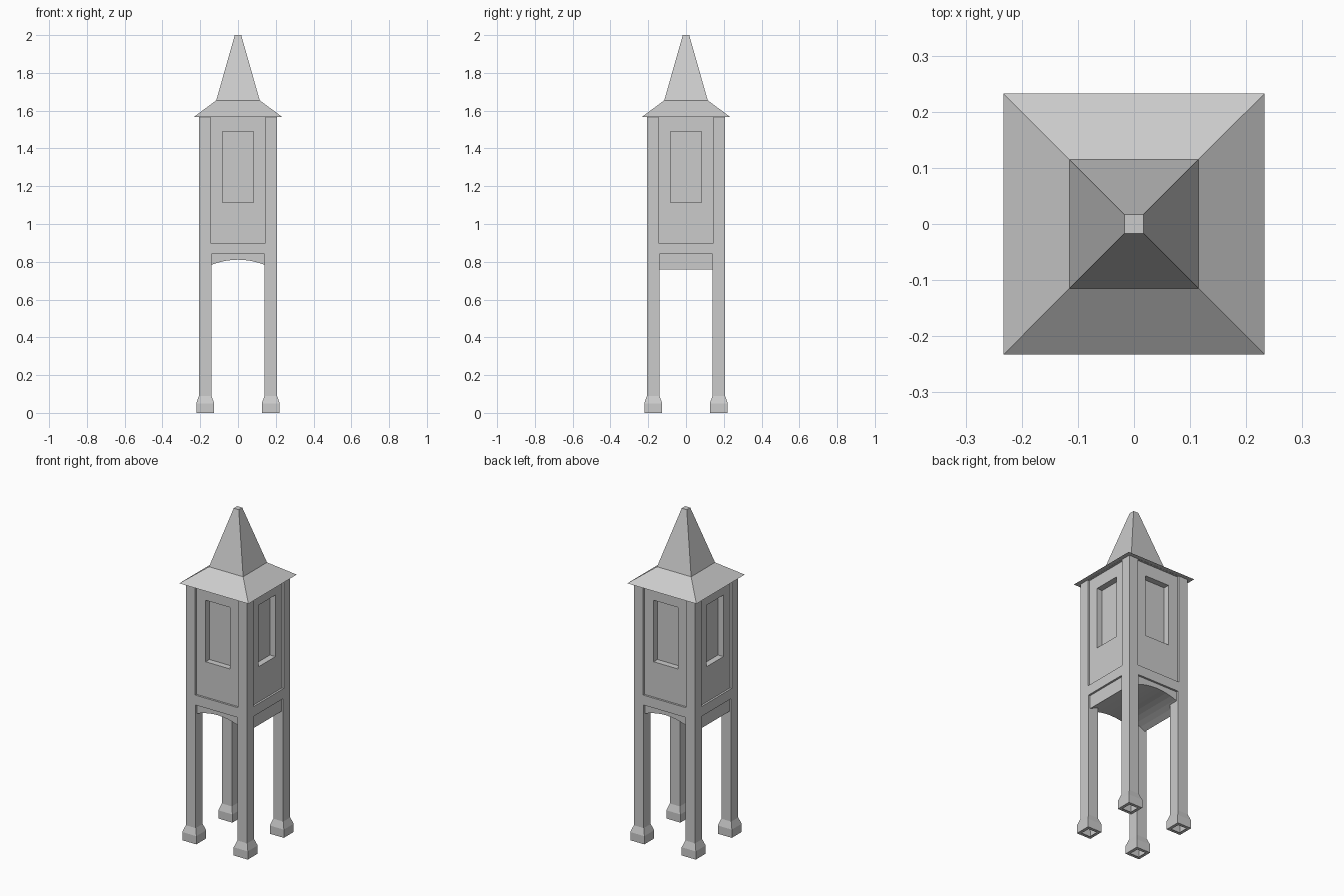
import bpy, bmesh, math

if "Cube" in bpy.data.objects:
    bpy.data.objects.remove(bpy.data.objects["Cube"])


def make_object(name, bm):
    bmesh.ops.remove_doubles(bm, verts=bm.verts, dist=0.0001)
    bmesh.ops.recalc_face_normals(bm, faces=bm.faces)
    mesh = bpy.data.meshes.new(name)
    bm.to_mesh(mesh)
    bm.free()
    obj = bpy.data.objects.new(name, mesh)
    bpy.context.collection.objects.link(obj)
    return obj


def loft(bm, rings, cap_start=False, cap_end=False):
    rows = [[bm.verts.new(p) for p in ring] for ring in rings]
    for a, b in zip(rows, rows[1:]):
        n = len(a)
        for i in range(n):
            bm.faces.new((a[i], a[(i + 1) % n], b[(i + 1) % n], b[i]))
    if cap_start:
        bm.faces.new(rows[0][::-1])
    if cap_end:
        bm.faces.new(rows[-1])


def square(cx, cy, h, z):
    return [(cx - h, cy - h, z), (cx + h, cy - h, z),
            (cx + h, cy + h, z), (cx - h, cy + h, z)]


BAND, EAVE, HALF, INNER = 0.84, 1.567, 0.207, 0.195

# Four legs with flared, open-bottomed feet
leg_rings = [(0.029, 0), (0.0475, 0), (0.0475, 0.05), (0.0335, 0.09), (0.0335, BAND)]
for name, sx, sy in (("front_left_leg", -1, -1), ("front_right_leg", 1, -1),
                     ("back_left_leg", -1, 1), ("back_right_leg", 1, 1)):
    bm = bmesh.new()
    loft(bm, [square(sx * 0.1735, sy * 0.1735, h, z) for h, z in leg_rings])
    make_object(name, bm)


# Cabin: each wall is nested rectangles (frame, sunken panel, deeper window)
wall_rings = [(HALF, BAND, EAVE, HALF),
              (0.145, 0.90, EAVE - 0.001, HALF),
              (0.145, 0.90, EAVE - 0.001, INNER),
              (0.082, 1.115, 1.49, INNER),
              (0.082, 1.115, 1.49, 0.158)]
bm = bmesh.new()
for k in range(4):
    c, s = round(math.cos(k * math.pi / 2)), round(math.sin(k * math.pi / 2))
    rings = []
    for w, z0, z1, d in wall_rings:
        flat = [(-w, z0), (w, z0), (w, z1), (-w, z1)]
        rings.append([(c * x + s * d, s * x - c * d, z) for x, z in flat])
    loft(bm, rings, cap_end=True)
bm.faces.new([bm.verts.new(p) for p in square(0, 0, HALF, BAND)])
make_object("cabin", bm)

# Vaulted underside, arched across x and running front to back
N = 12
profile = [(-INNER, BAND)]
for i in range(N + 1):
    x = -INNER + 2 * INNER * i / N
    profile.append((x, 0.811 - 0.052 * (x / INNER) ** 2))
profile.append((INNER, BAND))
bm = bmesh.new()
loft(bm, [[(x, y, z) for x, z in profile] for y in (-INNER, INNER)],
     cap_start=True, cap_end=True)
make_object("vaulted_floor", bm)

# Two-pitch spire roof with flat tip and flat eave underside
bm = bmesh.new()
loft(bm, [square(0, 0, h, z) for h, z in
          ((0.233, EAVE), (0.115, 1.655), (0.017, 2.0))],
     cap_start=True, cap_end=True)
make_object("spire_roof", bm)
